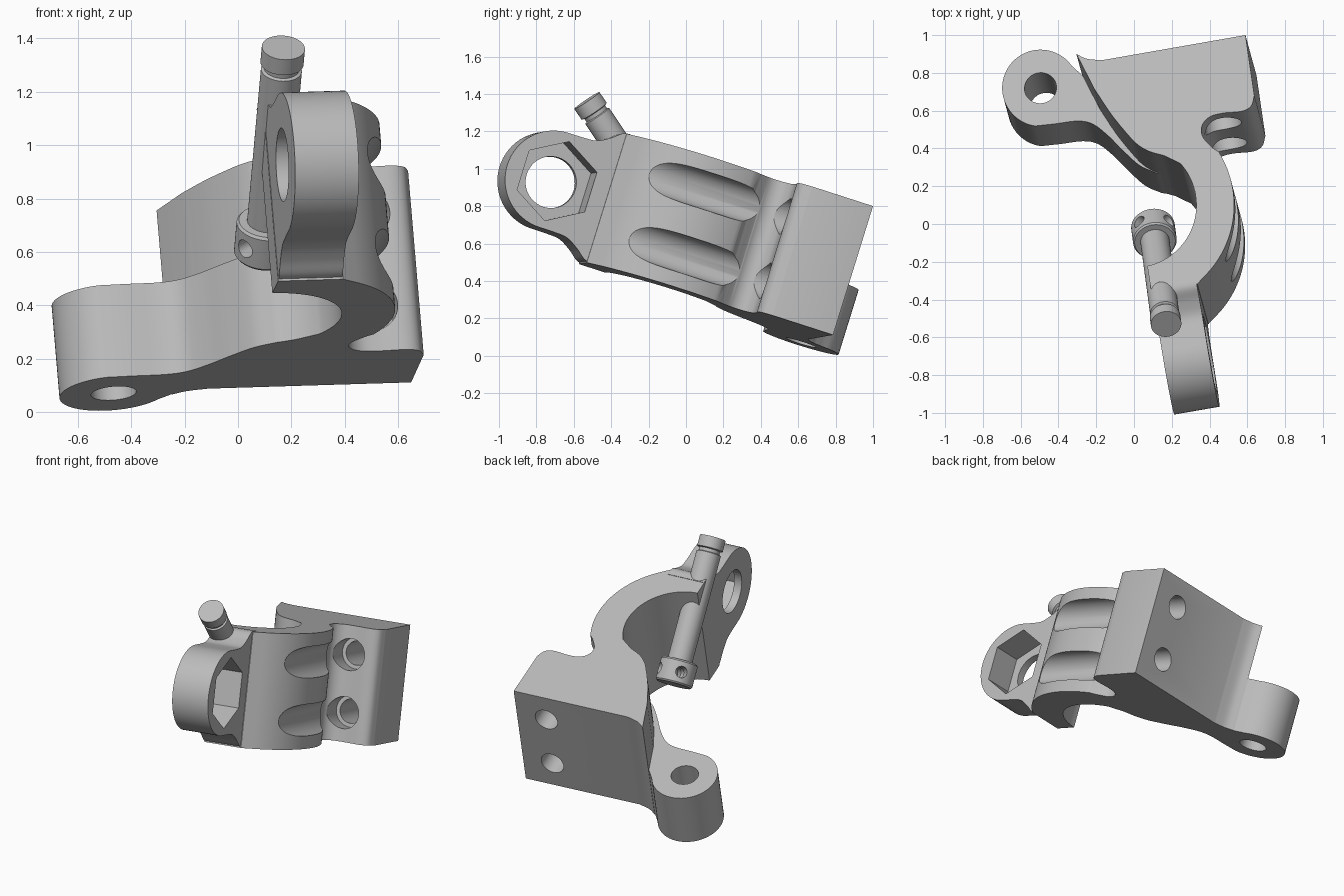
import bpy, bmesh, math
from mathutils import Vector

if "Cube" in bpy.data.objects:
    bpy.data.objects.remove(bpy.data.objects["Cube"])

# One plain metal colour
grey = bpy.data.materials.new("light_grey_metal")
grey.use_nodes = True
grey.diffuse_color = (0.5, 0.5, 0.5, 1)
grey.node_tree.nodes["Principled BSDF"].inputs["Base Color"].default_value = (0.5, 0.5, 0.5, 1)

# Tilted frame: UP is the thickness axis, ACROSS the lug width, OUT the bolt axis
UP = Vector((-0.085, 0.31, 1)).normalized()
ACROSS = Vector((0.985, 0.17, 0.031)).normalized()
OUT = ACROSS.cross(UP)
TOP, LUG, LOW = 1.06, 0.68, 0.30


def on_plane(x, y, level):
    return Vector((x, y, level + 0.085 * x - 0.31 * y))


def arc(cx, cy, r, start, end, n=32):
    angles = [math.radians(start + (end - start) * i / n) for i in range(n + 1)]
    return [(cx + r * math.cos(a), cy + r * math.sin(a)) for a in angles]


def smooth(points, n=6):
    """Catmull-Rom curve through the points."""
    p = [Vector(q) for q in points]
    p = [2 * p[0] - p[1]] + p + [2 * p[-1] - p[-2]]
    out = []
    for a, b, c, d in zip(p, p[1:], p[2:], p[3:]):
        for i in range(n):
            t = i / n
            out.append(tuple(0.5 * (2 * b + (c - a) * t + (2 * a - 5 * b + 4 * c - d) * t * t
                                    + (3 * b - a - 3 * c + d) * t ** 3)))
    return out + [tuple(p[-2])]


def finish(name, bm):
    bmesh.ops.remove_doubles(bm, verts=bm.verts, dist=1e-5)
    bmesh.ops.recalc_face_normals(bm, faces=bm.faces)
    mesh = bpy.data.meshes.new(name)
    bm.to_mesh(mesh)
    bm.free()
    mesh.materials.append(grey)
    obj = bpy.data.objects.new(name, mesh)
    bpy.context.collection.objects.link(obj)
    return obj


def prism(name, points, shift):
    bm = bmesh.new()
    a = [bm.verts.new(p) for p in points]
    b = [bm.verts.new(p + shift) for p in points]
    bm.faces.new(a)
    bm.faces.new(b)
    for i in range(len(a)):
        j = (i + 1) % len(a)
        bm.faces.new((a[i], a[j], b[j], b[i]))
    return finish(name, bm)


def rod(name, start, shift, r, sides=48, towards=UP):
    u = towards.cross(shift).normalized()
    v = shift.cross(u).normalized()
    return prism(name, [start + u * x + v * y
                        for x, y in arc(0, 0, r, 90, 450, sides)[:-1]], shift)


def combine(obj, others, operation):
    for other in others:
        mod = obj.modifiers.new("cut", 'BOOLEAN')
        mod.operation, mod.solver, mod.object = operation, 'EXACT', other
        bpy.context.view_layer.update()
        result = bpy.data.meshes.new_from_object(
            obj.evaluated_get(bpy.context.evaluated_depsgraph_get()))
        obj.modifiers.clear()
        obj.data = result
        bpy.data.objects.remove(other)


def shade(obj):
    bpy.ops.object.select_all(action='DESELECT')
    obj.select_set(True)
    bpy.context.view_layer.objects.active = obj
    bpy.ops.object.shade_smooth_by_angle(angle=math.radians(30))


# Clamp body: mounting block, C-shaped arm and square tip
profile = smooth([(-0.305, 0.9), (-0.25, 0.875), (-0.17, 0.867)])
profile += [(0.59, 1.0)]
profile += smooth([(0.637, 0.68), (0.62, 0.625), (0.57, 0.597), (0.47, 0.587), (0.4, 0.567),
                   (0.36, 0.52), (0.365, 0.46), (0.42, 0.4)])
profile += arc(0, 0.1, 0.53, 32, -44)
profile += [(0.335, -0.317), (0.092, -0.36), (0.07, -0.222)]
profile += arc(0, 0.1, 0.33, -75, 42)
profile += smooth([(0.16, 0.362), (0.08, 0.385), (0.02, 0.42), (-0.03, 0.47), (-0.12, 0.58),
                   (-0.21, 0.715)])
body = prism("clamp_body", [on_plane(x, y, TOP) for x, y in profile],
             UP * -((TOP - LOW) * UP.z))

# Half-height eye lug on the block's side
profile = smooth([(-0.16, 0.755), (-0.22, 0.76), (-0.27, 0.785), (-0.31, 0.82)])
profile += arc(-0.495, 0.72, 0.203, 35, 262)
profile += smooth([(-0.42, 0.53), (-0.3, 0.545), (-0.22, 0.53), (-0.14, 0.47), (-0.06, 0.39),
                   (0.03, 0.31), (0.12, 0.27)])
profile += [(0.27, 0.26), (0.2, 0.6)]
eye = prism("eye_lug", [on_plane(x, y, LUG) for x, y in profile], UP * -((LUG - LOW) * UP.z))

# Upright lug at the arm tip, outline in (OUT, UP)
centre = Vector((0.285, -0.71, 0.93))
flare = smooth([(-0.33, 0.359), (-0.27, 0.355), (-0.21, 0.31), (-0.14, 0.272), (-0.06, 0.265)])
profile = flare + arc(0.018, 0, 0.265, 90, -90) + [(s, -h) for s, h in reversed(flare)]
lug = prism("tip_lug", [centre - ACROSS * 0.121 + OUT * s + UP * h for s, h in profile],
            ACROSS * 0.242)
combine(body, [eye, lug], 'UNION')

# Holes: eye, tip lug with hexagonal pocket, two counterbored bolt holes
cutters = [
    rod("eye_cutter", on_plane(-0.495, 0.72, LUG) + UP * 0.1, UP * -0.6, 0.085, towards=OUT),
    rod("pin_hole_cutter", centre - ACROSS * 0.3, ACROSS * 0.6, 0.138),
    rod("hex_cutter", centre - ACROSS * 0.07, ACROSS * 0.4, 0.222, 6),
]
for level in (0.87, 0.49):
    start = on_plane(0.46, 0.55, TOP) - UP * ((TOP - level) * UP.z)
    cutters.append(rod("groove_cutter", start - OUT * 0.14, OUT * 1.3, 0.1))
    cutters.append(rod("bolt_cutter", start - OUT * 0.7, OUT * 0.9, 0.075))
combine(body, cutters, 'DIFFERENCE')
shade(body)

# Slanted clamp screw: drilled head, shaft, ring groove and cap
foot, end = Vector((0.1, -0.01, 0.59)), Vector((0.17, -0.53, 1.365))
axis = (end - foot).normalized()
size = (end - foot).length
side = axis.orthogonal().normalized()
lathe = [(0, 0), (0.108, 0), (0.116, 0.01), (0.116, 0.14), (0.108, 0.15), (0.077, 0.15),
         (0.077, size - 0.1), (0.066, size - 0.095), (0.066, size - 0.075),
         (0.081, size - 0.07), (0.081, size), (0, size)]
bm = bmesh.new()
verts = [bm.verts.new(foot + side * r + axis * t) for r, t in lathe]
edges = [bm.edges.new(pair) for pair in zip(verts, verts[1:])]
bmesh.ops.spin(bm, geom=verts + edges, cent=foot, axis=axis, angle=2 * math.pi, steps=48)
screw = finish("clamp_screw", bm)
across = axis.cross(Vector((1, 0, 0))).normalized()
flat = across.cross(axis).normalized()
holes = []
for sign in (1, -1):
    d = (flat + across * sign).normalized()
    holes.append(rod("head_hole_cutter", foot + axis * 0.075 - d * 0.2, d * 0.4, 0.036, 24, axis))
combine(screw, holes, 'DIFFERENCE')
shade(screw)
